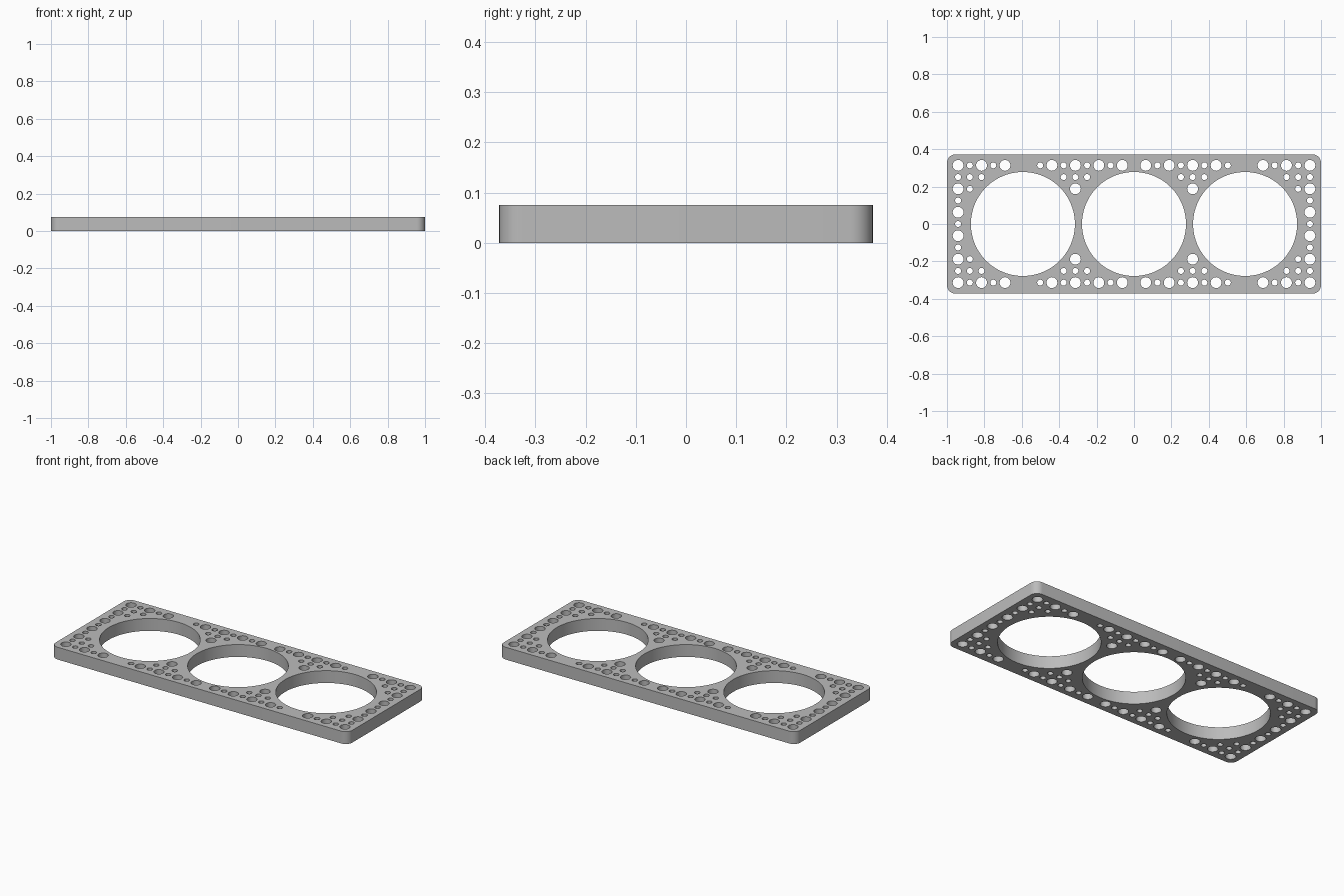
import bpy
import bmesh
from math import cos, sin, pi

cube = bpy.data.objects.get("Cube")
if cube:
    bpy.data.objects.remove(cube, do_unlink=True)

HALF_X, HALF_Y, HEIGHT = 1.0, 0.372, 0.075
CORNER = 0.045
PITCH = 0.0627
BORE_X, BORE_R = 0.594, 0.278
LARGE_R, SMALL_R = 0.029, 0.016

# Plate outline and holes share one flat filled curve
curve = bpy.data.curves.new("perforated_plate", "CURVE")
curve.dimensions = "2D"
curve.fill_mode = "BOTH"
curve.extrude = HEIGHT / 2


def add_loop(points):
    spline = curve.splines.new("POLY")
    spline.points.add(len(points) - 1)
    for p, (x, y) in zip(spline.points, points):
        p.co = (x, y, 0, 1)
    spline.use_cyclic_u = True


def arc(x, y, r, start, end, steps):
    angles = [start + (end - start) * i / steps for i in range(steps + 1)]
    return [(x + r * cos(a), y + r * sin(a)) for a in angles]


def add_hole(x, y, r, sides):
    add_loop(arc(x, y, r, 0, 2 * pi, sides)[:-1])


# Rounded rectangular outline
outline = []
for k, (sx, sy) in enumerate([(1, 1), (-1, 1), (-1, -1), (1, -1)]):
    outline += arc(sx * (HALF_X - CORNER), sy * (HALF_Y - CORNER),
                   CORNER, k * pi / 2, (k + 1) * pi / 2, 8)
add_loop(outline)

# Three big bores
for i in (-1, 0, 1):
    add_hole(i * BORE_X, 0, BORE_R, 96)

# Grid of small holes: filled columns for each row away from the middle
ROWS = {
    5: [*range(1, 9), *range(11, 16)],
    4: [4, 5, 6, 13, 14, 15],
    3: [5, 14, 15],
    2: [15],
    1: [15],
    0: [15],
}
for row, columns in ROWS.items():
    for col in columns:
        radius = LARGE_R if row % 2 and col % 2 else SMALL_R
        for sx in (-1, 1):
            for sy in ((-1, 1) if row else (1,)):
                add_hole(sx * col * PITCH, sy * row * PITCH, radius, 28)

# Turn the curve into a solid mesh
plate = bpy.data.objects.new("perforated_plate", curve)
bpy.context.collection.objects.link(plate)
bpy.ops.object.select_all(action="DESELECT")
plate.select_set(True)
bpy.context.view_layer.objects.active = plate
bpy.ops.object.convert(target="MESH")
plate = bpy.context.object

bm = bmesh.new()
bm.from_mesh(plate.data)
bmesh.ops.remove_doubles(bm, verts=bm.verts, dist=0.0001)
bmesh.ops.translate(bm, verts=bm.verts, vec=(0, 0, HEIGHT / 2))
bmesh.ops.recalc_face_normals(bm, faces=bm.faces)
bm.to_mesh(plate.data)
bm.free()
bpy.ops.object.shade_smooth_by_angle()

# Plain grey finish
grey = bpy.data.materials.new("plain_grey")
grey.use_nodes = True
color = (0.5, 0.5, 0.5, 1)
grey.diffuse_color = color
grey.node_tree.nodes["Principled BSDF"].inputs["Base Color"].default_value = color
plate.data.materials.clear()
plate.data.materials.append(grey)
